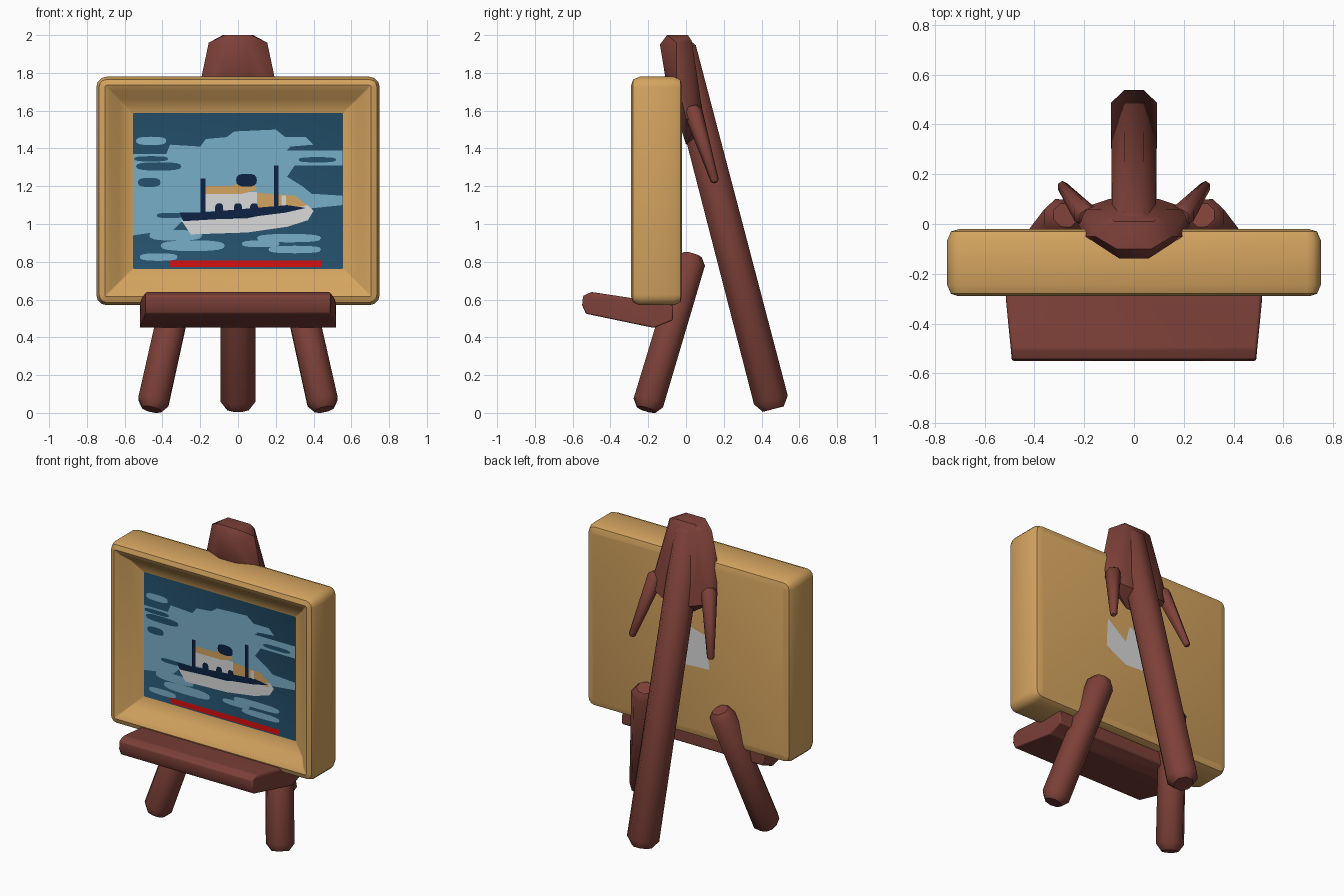
import bpy, bmesh, math
from mathutils import Vector

if "Cube" in bpy.data.objects:
    bpy.data.objects.remove(bpy.data.objects["Cube"])


def material(name, rgb):
    m = bpy.data.materials.new(name)
    m.diffuse_color = (*rgb, 1)
    m.use_nodes = True
    m.node_tree.nodes["Principled BSDF"].inputs["Base Color"].default_value = m.diffuse_color
    return m


BROWN = material("brown wood", (0.205, 0.052, 0.040))
TAN = material("golden frame", (0.66, 0.37, 0.115))
TEAL = material("deep sea blue", (0.018, 0.084, 0.155))
SKY = material("sky blue", (0.19, 0.43, 0.58))
WHITE = material("white", (0.70, 0.70, 0.70))
NAVY = material("navy", (0.004, 0.016, 0.06))
RED = material("red", (0.70, 0.005, 0.005))


def finish(name, bm, mats, angle=40, fix=True):
    if fix:
        bmesh.ops.recalc_face_normals(bm, faces=bm.faces)
    me = bpy.data.meshes.new(name)
    bm.to_mesh(me)
    bm.free()
    for m in mats:
        me.materials.append(m)
    me.shade_smooth()
    me.set_sharp_from_angle(angle=math.radians(angle))
    ob = bpy.data.objects.new(name, me)
    bpy.context.collection.objects.link(ob)
    return ob


def loft(bm, rings):
    """Skin a series of closed rings and cap both ends; returns the last cap."""
    vs = [[bm.verts.new(p) for p in r] for r in rings]
    n = len(vs[0])
    for a, b in zip(vs, vs[1:]):
        for i in range(n):
            bm.faces.new((a[i], a[(i + 1) % n], b[(i + 1) % n], b[i]))
    bm.faces.new(vs[0][::-1])
    return bm.faces.new(vs[-1])


def rod(name, a, b, r0, r1, sides=8):
    """Tapered octagonal rod with rounded ends."""
    a, b = Vector(a), Vector(b)
    d = (b - a).normalized()
    u = Vector((1, 0, 0))
    u = (u - d * u.dot(d)).normalized()
    v = d.cross(u)
    length = (b - a).length
    stops = [(0, r0 * .62), (r0 * .5, r0), (length - r1 * .5, r1), (length, r1 * .62)]
    bm = bmesh.new()
    loft(bm, [[a + d * t + r * (u * math.cos(w) + v * math.sin(w))
               for w in (math.tau * (i + .5) / sides for i in range(sides))]
              for t, r in stops])
    return finish(name, bm, [BROWN], 50)


def hull(name, pts, bevel):
    bm = bmesh.new()
    for p in pts:
        bm.verts.new(p)
    res = bmesh.ops.convex_hull(bm, input=bm.verts)
    loose = [v for v in bm.verts if not v.link_faces]
    bmesh.ops.delete(bm, geom=loose, context='VERTS')
    bmesh.ops.dissolve_limit(bm, angle_limit=.02, verts=bm.verts, edges=bm.edges)
    ob = finish(name, bm, [BROWN], 40)
    if bevel:
        mod = ob.modifiers.new("soft edges", 'BEVEL')
        mod.width, mod.segments = bevel, 2
    return ob


# Picture frame: nested rounded rectangles from the back, over the rim, to the canvas
CZ, CANVAS_Y = 1.175, -0.19


def rounded(inset, y):
    r = max(.055 - inset, .006)
    w, h = .75 - inset - r, .605 - inset - r
    return [(sx * w + r * math.cos(t), y, CZ + sz * h + r * math.sin(t))
            for k, (sx, sz) in enumerate([(1, 1), (-1, 1), (-1, -1), (1, -1)])
            for t in (math.pi / 2 * (k + j / 3) for j in range(4))]


bm = bmesh.new()
canvas = loft(bm, [rounded(i, y) for i, y in [
    (.05, -.02), (.015, -.03), (0, -.065), (0, -.245), (.015, -.28),
    (.045, -.29), (.075, -.275), (.12, -.225), (.193, CANVAS_Y)]])
canvas.material_index = 1
finish("picture_frame", bm, [TAN, TEAL], 38)

# Easel legs
rod("back_leg", (0, .462, .02), (0, -.045, 1.97), .1, .095)
for s, side in ((1, "right"), (-1, "left")):
    rod("front_leg_" + side, (s * .457, -.21, .018), (s * .275, .035, .835), .088, .085)
    rod("head_prong_" + side, (s * .19, .03, 1.62), (s * .29, .155, 1.22), .05, .022, 6)

# Flared head joining the legs
half = [(.07, -.1, 2), (.08, .01, 2), (.06, -.138, 1.95), (.155, -.05, 1.96), (.1, .03, 1.97),
        (.195, -.05, 1.77), (.06, -.11, 1.78), (.13, .06, 1.78),
        (.225, .0, 1.56), (.22, .06, 1.53), (.1, .1, 1.5), (.06, .0, 1.42)]
hull("easel_head", [(s * x, y, z) for x, y, z in half for s in (1, -1)], 0)

# Tilted shelf
prof = [(-.55, .57, .49), (-.53, .525, .49), (-.17, .45, .52), (-.07, .49, .52),
        (-.07, .575, .52), (-.3, .60, .515), (-.5, .64, .49), (-.545, .62, .49)]
hull("shelf", [(s * w, y, z) for y, z, w in prof for s in (1, -1)], .015)


# Painting: flat plates stacked just in front of the canvas
def plate(name, pts, mat, layer, y=None):
    bm = bmesh.new()
    yy = CANVAS_Y - .002 * layer if y is None else y
    f = bm.faces.new([bm.verts.new((x, yy, z)) for x, z in pts])
    f.normal_update()
    if (f.normal.y > 0) == (y is None):
        f.normal_flip()
    return finish(name, bm, [mat], fix=False)


def blob(name, x, z, w, h, mat, layer):
    pw = lambda c: math.copysign(abs(c) ** .7, c)
    plate(name, [(x + w * pw(math.cos(t)), z + h * pw(math.sin(t)))
                 for t in (math.tau * i / 16 for i in range(16))], mat, layer)


def box(name, x0, x1, z0, z1, mat, layer):
    plate(name, [(x0, z0), (x1, z0), (x1, z1), (x0, z1)], mat, layer)


plate("sky", [(-.555, 1.37), (-.38, 1.37), (-.36, 1.42), (-.2, 1.41), (-.17, 1.45), (-.06, 1.46),
              (-.02, 1.49), (.2, 1.5), (.25, 1.46), (.36, 1.46), (.4, 1.42), (.28, 1.41),
              (.26, 1.39), (.553, 1.39), (.553, 1.31), (.3, 1.31), (.26, 1.25), (.34, 1.2),
              (.39, 1.16), (.553, 1.15), (.553, 1.1), (.36, 1.08), (-.2, 1.03), (-.3, 1.01),
              (-.34, .97), (-.555, .94)], SKY, 1)
blob("cloud", -.46, 1.44, .08, .022, SKY, 1)
for x, z, w, h in [(-.42, 1.305, .12, .022), (-.46, 1.345, .09, .014), (-.47, 1.22, .06, .024),
                   (.42, 1.34, .1, .014), (-.36, 1.045, .07, .014)]:
    blob("dark_cloud", x, z, w, h, TEAL, 2)
for x, z, w, h in [(-.33, .94, .14, .028), (-.24, .885, .17, .028), (-.42, .825, .1, .02),
                   (.27, .925, .17, .022), (.3, .865, .14, .02), (.12, .895, .1, .018)]:
    blob("wave", x, z, w, h, SKY, 1)
box("red_strip", -.36, .44, .772, .808, RED, 2)

# Ship
plate("ship_hull", [(-.3, 1.02), (.05, 1.03), (.37, 1.1), (.4, 1.07), (.37, 1.02), (.26, .985),
                    (.05, .955), (-.25, .945)], WHITE, 3)
plate("deck_line", [(-.31, 1.06), (-.2, 1.06), (.26, 1.1), (.36, 1.085), (.25, 1.06), (.05, 1.035),
                    (-.29, 1.015)], NAVY, 4)
box("cabin", -.18, .1, 1.07, 1.17, WHITE, 3)
plate("cabin_roof", [(-.18, 1.16), (-.18, 1.2), (-.03, 1.2), (.0, 1.22), (.09, 1.22), (.1, 1.18),
                     (.02, 1.16)], TAN, 4)
plate("stern_house", [(.1, 1.085), (.1, 1.165), (.3, 1.15), (.38, 1.09), (.36, 1.07)], TAN, 3)
box("stern_door", .23, .255, 1.08, 1.15, WHITE, 4)
for x in (-.1, 0, .085):
    blob("cabin_arch", x, 1.075, .022, .035, NAVY, 4)
blob("funnel", .045, 1.232, .055, .034, NAVY, 4.5)
box("bow_mast", -.198, -.172, 1.04, 1.24, NAVY, 4.5)
box("stern_mast", .19, .215, 1.07, 1.31, NAVY, 4.5)

# Pale patch on the back of the frame
plate("back_patch", [(-.16, 1.05), (-.13, 1.27), (.02, 1.31), (.05, 1.2), (.19, 1.31), (.2, 1.12),
                     (.05, 1.04)], WHITE, 0, y=-.017)
